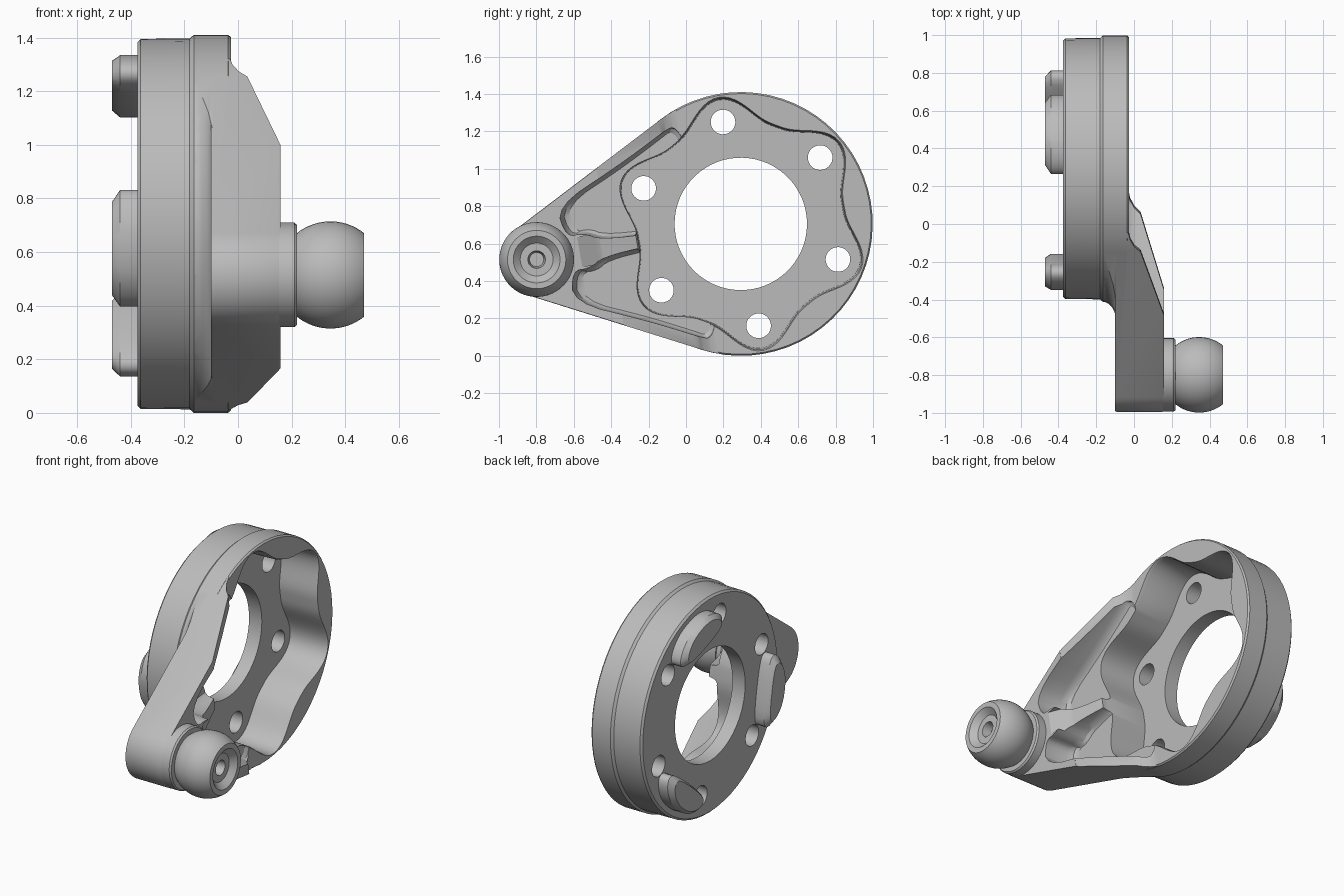
import bpy, bmesh
from math import sin, cos, pi, radians, sqrt, asin
from mathutils import Matrix

if "Cube" in bpy.data.objects:
    bpy.data.objects.remove(bpy.data.objects["Cube"])

# The part is symmetric about a tilted arm axis: u runs along it, v across it
PLACE = Matrix.Translation((0, 0.293, 0.705)) @ Matrix.Rotation(radians(9.9), 4, 'X')
R, BOSS_R, BOSS_U = 0.705, 0.197, -1.108

steel = bpy.data.materials.new("plain grey steel")
steel.use_nodes = True
GREY = (0.5, 0.5, 0.5, 1)
steel.diffuse_color = GREY
steel.node_tree.nodes["Principled BSDF"].inputs["Base Color"].default_value = GREY


def loft(name, loops):
    """Closed solid through a list of equal-length loops of 3D points."""
    bm = bmesh.new()
    rings = [[bm.verts.new(PLACE @ Matrix.Translation(p).to_translation()) for p in lp] for lp in loops]
    n = len(rings[0])
    for a, b in zip(rings, rings[1:]):
        for i in range(n):
            bm.faces.new((a[i], a[(i + 1) % n], b[(i + 1) % n], b[i]))
    bm.faces.new(rings[0])
    bm.faces.new(rings[-1])
    bmesh.ops.recalc_face_normals(bm, faces=bm.faces)
    mesh = bpy.data.meshes.new(name)
    bm.to_mesh(mesh)
    bm.free()
    mesh.materials.append(steel)
    ob = bpy.data.objects.new(name, mesh)
    bpy.context.collection.objects.link(ob)
    return ob


def prism(name, pts, levels, centre=(0, 0)):
    """Outline in u, v extruded along x; levels are (x, scale)."""
    cu, cv = centre
    return loft(name, [[(x, cu + (u - cu) * s, cv + (v - cv) * s) for u, v in pts] for x, s in levels])


def lathe(name, profile, u=0.0, v=0.0, n=64):
    """Solid of revolution around x; profile is (x, radius)."""
    return loft(name, [[(x, u + r * cos(2 * pi * i / n), v + r * sin(2 * pi * i / n)) for i in range(n)]
                       for x, r in profile])


def side_prism(name, pts, half):
    """Outline in u, x extruded across v."""
    return loft(name, [[(x, u, v) for u, x in pts] for v in (-half, half)])


def boolean(ob, tool, op):
    mod = ob.modifiers.new(op, 'BOOLEAN')
    mod.operation, mod.object, mod.solver = op, tool, 'EXACT'
    bpy.context.view_layer.objects.active = ob
    bpy.ops.object.modifier_apply(modifier=mod.name)
    bpy.data.objects.remove(tool)


def rounded(pts, times):
    """Corner-cutting to soften an outline."""
    for _ in range(times):
        out = []
        for (a, b), (c, d) in zip(pts, pts[1:] + pts[:1]):
            out += [(a * .75 + c * .25, b * .75 + d * .25), (a * .25 + c * .75, b * .25 + d * .75)]
        pts = out
    return pts


def hull(shrink):
    """Teardrop around the ring and the ball boss."""
    a = asin((R - BOSS_R) / -BOSS_U)
    big, small = R - shrink, BOSS_R - shrink
    t = pi / 2 + a
    pts = [(big * cos(-t + 2 * t * i / 60), big * sin(-t + 2 * t * i / 60)) for i in range(61)]
    w = pi - t
    return pts + [(BOSS_U + small * cos(t + 2 * w * i / 24), small * sin(t + 2 * w * i / 24)) for i in range(25)]


# Arm: teardrop plate trimmed by its side profile
arm = prism("arm", hull(0.001), [(-0.1, 0.995), (-0.09, 1), (0.15, 1), (0.158, 0.995)], (-0.6, 0))
boolean(arm, side_prism("arm_side", [(-1.5, -0.3), (-0.25, -0.3), (-0.23, -0.03), (-0.27, -0.02),
        (-0.31, 0.002), (-0.34, 0.035), (-0.71, 0.157), (-0.72, 0.3), (-1.5, 0.3)], 1), 'INTERSECT')

# Flared fillet where the arm leaves the ring
flare = lathe("flare", [(-0.165, 0.7), (-0.135, 0.715), (-0.112, 0.74), (-0.095, 0.78), (-0.06, 0.78)])
boolean(flare, prism("flare_trim", hull(0.002), [(-0.3, 1), (0.3, 1)]), 'INTERSECT')
boolean(arm, flare, 'UNION')

# Ring body with its shallow step
bracket = lathe("bracket", [(-0.375, 0.678), (-0.363, 0.69), (-0.18, 0.692), (-0.165, R), (-0.037, R), (-0.027, 0.697)])
boolean(bracket, arm, 'UNION')

# Scalloped cavity, centre bore and bolt holes
wave = []
for i in range(144):
    t = 2 * pi * i / 144
    r = 0.555 + 0.125 * ((1 - cos(6 * t)) / 2) ** 1.35
    wave.append((r * cos(t), r * sin(t)))
boolean(bracket, prism("cavity", wave, [(-0.285, 0.99), (-0.045, 1), (-0.02, 1.015), (0.4, 1.015)]), 'DIFFERENCE')
boolean(bracket, lathe("bore", [(-0.6, 0.354), (0, 0.354)]), 'DIFFERENCE')
for k in range(6):
    t = radians(30 + 60 * k)
    boolean(bracket, lathe("bolt_hole", [(-0.6, 0.066), (-0.1, 0.066)], 0.553 * cos(t), 0.553 * sin(t), 24), 'DIFFERENCE')

# Two arm pockets either side of a central rib
outline = [(-0.96, 0.26), (-0.935, 0.09), (-0.84, 0.095), (-0.76, 0.045), (-0.5, 0.026),
           (-0.2, 0.026), (-0.2, 0.5), (-0.25, 0.6), (-0.32, 0.56), (-0.6, 0.417)]
for side in (1, -1):
    pts = rounded([(u, v * side) for u, v in outline], 2)
    boolean(bracket, prism("pocket", pts, [(-0.045, 0.88), (-0.03, 0.94), (0.01, 0.98), (0.4, 1.01)],
                           (-0.5, 0.25 * side)), 'DIFFERENCE')
boolean(bracket, side_prism("rib_slope", [(-0.88, 0.162), (-0.76, 0.08), (-0.54, 0.01), (-0.3, 0.01),
                                          (-0.3, 0.3), (-0.88, 0.3)], 0.08), 'DIFFERENCE')

# Collar and ball stud with a recessed face
collar = lathe("ball_collar", [(0.1, 0.195), (0.21, 0.195), (0.22, 0.187)], BOSS_U, 0, 48)
ball_x, ball_r = 0.345, 0.2
arc = [(0.215 + 0.255 * i / 20) for i in range(21)]
ball = lathe("ball_stud", [(x, sqrt(ball_r ** 2 - (x - ball_x) ** 2)) for x in arc] +
             [(0.47, 0.125), (0.435, 0.088), (0.435, 0.047), (0.38, 0.038)], BOSS_U, 0, 48)

# Three raised pads on the rear face: straight inside, curved outside, round ends
pads = []
half_pad = [(0.478, 0.18), (0.525, 0.232), (0.595, 0.185), (0.645, 0.08)]
pad_outline = rounded(half_pad + [(r, -s) for r, s in reversed(half_pad)], 2)
for k in range(3):
    c, s = cos(radians(60 + 120 * k)), sin(radians(60 + 120 * k))
    pts = [(a * c - b * s, a * s + b * c) for a, b in pad_outline]
    pads.append(prism("rear_pad", pts, [(-0.36, 1), (-0.44, 1), (-0.47, 0.8)], (0.56 * c, 0.56 * s)))

for ob in [bracket, collar, ball] + pads:
    bpy.ops.object.select_all(action='DESELECT')
    ob.select_set(True)
    bpy.context.view_layer.objects.active = ob
    bpy.ops.object.shade_smooth_by_angle(angle=radians(30))
